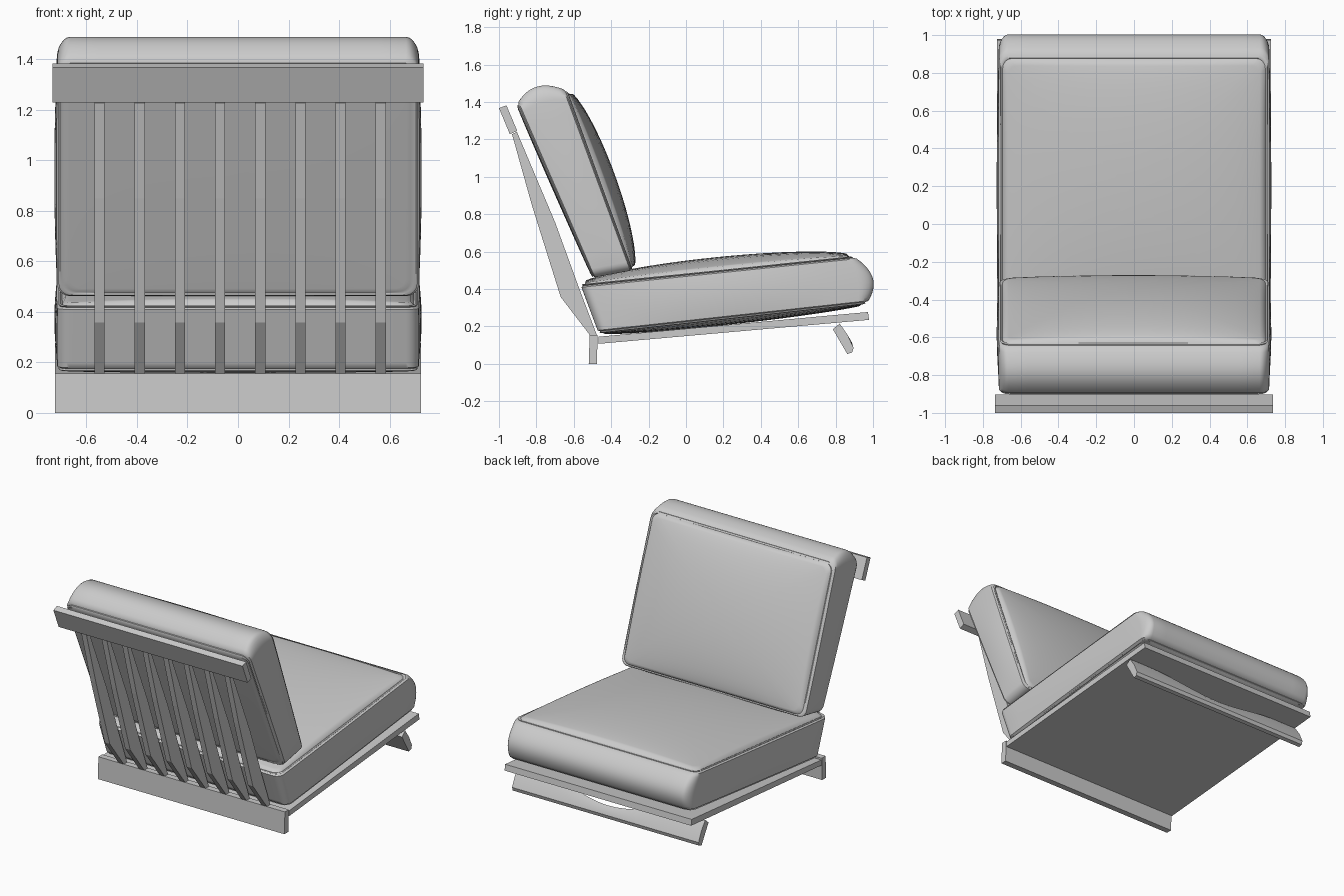
import bpy, bmesh, math
from mathutils import Vector

if "Cube" in bpy.data.objects:
    bpy.data.objects.remove(bpy.data.objects["Cube"])


def finish(name, bm, smooth=None):
    bmesh.ops.recalc_face_normals(bm, faces=bm.faces)
    me = bpy.data.meshes.new(name)
    bm.to_mesh(me)
    bm.free()
    ob = bpy.data.objects.new(name, me)
    bpy.context.collection.objects.link(ob)
    if smooth:
        bpy.ops.object.select_all(action='DESELECT')
        ob.select_set(True)
        bpy.context.view_layer.objects.active = ob
        bpy.ops.object.shade_smooth_by_angle(angle=math.radians(smooth))
    return ob


def bridge(bm, rings):
    n = len(rings[0])
    for a, b in zip(rings, rings[1:]):
        for i in range(n):
            j = (i + 1) % n
            bm.faces.new((a[i], a[j], b[j], b[i]))
    bm.faces.new(rings[0])
    bm.faces.new(rings[-1])


def loft(name, section, xs, smooth=None):
    """Sweep a y-z profile along x; section(x) returns the profile points."""
    bm = bmesh.new()
    bridge(bm, [[bm.verts.new((x, y, z)) for y, z in section(x)] for x in xs])
    return finish(name, bm, smooth)


def rounded_rect(hw, hl, r, arc=6, seg=12):
    """Normalised outline (u, v in -1..1) of a rectangle with round corners."""
    corners = []
    for k, (sx, sy) in enumerate(((1, 1), (-1, 1), (-1, -1), (1, -1))):
        for i in range(arc + 1):
            a = math.pi / 2 * (k + i / arc)
            corners.append(Vector(((sx * (hw - r) + r * math.cos(a)) / hw,
                                   (sy * (hl - r) + r * math.sin(a)) / hl)))
    pts = []
    for i, p in enumerate(corners):
        pts.append(p)
        if i % (arc + 1) == arc:
            q = corners[(i + 1) % len(corners)]
            pts += [p.lerp(q, t / seg) for t in range(1, seg)]
    return pts


def cushion(name, hw, a0, a1, b0, b1, crown_lo, crown_hi, bulge, r=0.05):
    """a0-a1: lower panel line, b0-b1: upper panel line (y, z), bulge at the a1/b1 end."""
    a0, a1, b0, b1 = map(Vector, (a0, a1, b0, b1))
    along = ((a1 + b1) - (a0 + b0)).normalized()
    up = Vector((-along.y, along.x))
    if up.dot(b0 - a0) < 0:
        up = -up
    outline = rounded_rect(hw, (a1 - a0).length / 2, r)
    panel = [.955, .93, .89, .83, .75, .63, .5, .36, .22, .08]
    seam = [(.972, .985), (.984, 1.0), (.992, .985), (.984, .965)]
    side = [(1, .94 - .88 * i / 12) for i in range(13)]
    rings = [(s, 1, 1) for s in reversed(panel)] + [(s, w, 0) for s, w in seam]
    rings += [(s, w, 0) for s, w in side]
    rings += [(s, 1 - w, 0) for s, w in reversed(seam)] + [(s, 0, -1) for s in panel]
    bm = bmesh.new()
    loops = []
    for s, w, cap in rings:
        loop = []
        for p in outline:
            u, v = p * s
            t = (v + 1) / 2
            yz = a0.lerp(a1, t).lerp(b0.lerp(b1, t), w)
            dome = max(0, (1 - u * u) * (1 - v * v)) ** .55
            if cap:
                yz += up * dome * (crown_hi if cap > 0 else -crown_lo)
            swell = math.sin(math.pi * w) ** .8 if 0 < w < 1 else 0
            yz += along * bulge * swell * max(0, v) ** 8
            x = u * (hw + .012 * swell * (1 - v * v))
            loop.append(bm.verts.new((x, yz.x, yz.y)))
        loops.append(loop)
    bridge(bm, loops)
    return finish(name, bm, 50)


# Upholstered cushions with piped seams
cushion("seat_cushion", .715, (-.467, .163), (.96, .32), (-.565, .425), (.89, .575),
        .03, .07, .075)
cushion("back_cushion", .715, (-.50, .46), (-.905, 1.38), (-.285, .50), (-.632, 1.455),
        .005, .085, .07)

# Flat frame members
W = .725
frame = {
    "seat_panel": (W, [(-.467, .107), (.979, .235), (.973, .277), (-.467, .145)]),
    "rear_foot_rail": (W, [(-.52, 0), (-.477, 0), (-.472, .155), (-.515, .155)]),
    "top_rail": (.735, [(-1, 1.367), (-.96, 1.382), (-.902, 1.245), (-.942, 1.228)]),
}
for name, (w, prof) in frame.items():
    loft(name, lambda x, p=prof: p, (-w, w))

# Back slats, widest at the bend
slat = [(-.93, 1.227), (-.904, 1.24), (-.70, .757), (-.568, .395), (-.477, .155),
        (-.515, .155), (-.67, .357), (-.824, .848)]
for i in range(8):
    c = -.548 + i * .159
    loft(f"back_slat_{i + 1}", lambda x: slat, (c - .02, c + .02))


# Front foot: leaning board with an arched dip in its top edge
def foot_section(x):
    d = .6 * math.cos(math.pi * x / 1.1) ** 2 if abs(x) < .55 else 0
    tb = Vector((.785, .185)).lerp(Vector((.862, .053)), d)
    tf = Vector((.822, .215)).lerp(Vector((.893, .09)), d)
    mid = tf.lerp(Vector((.896, .085)), .5) + Vector((.006, .003))
    return [tb, tf, mid, (.896, .085), (.888, .06), (.862, .053)]


loft("front_foot", foot_section, [-W] + [-.55 + 1.1 * i / 24 for i in range(25)] + [W], 30)
